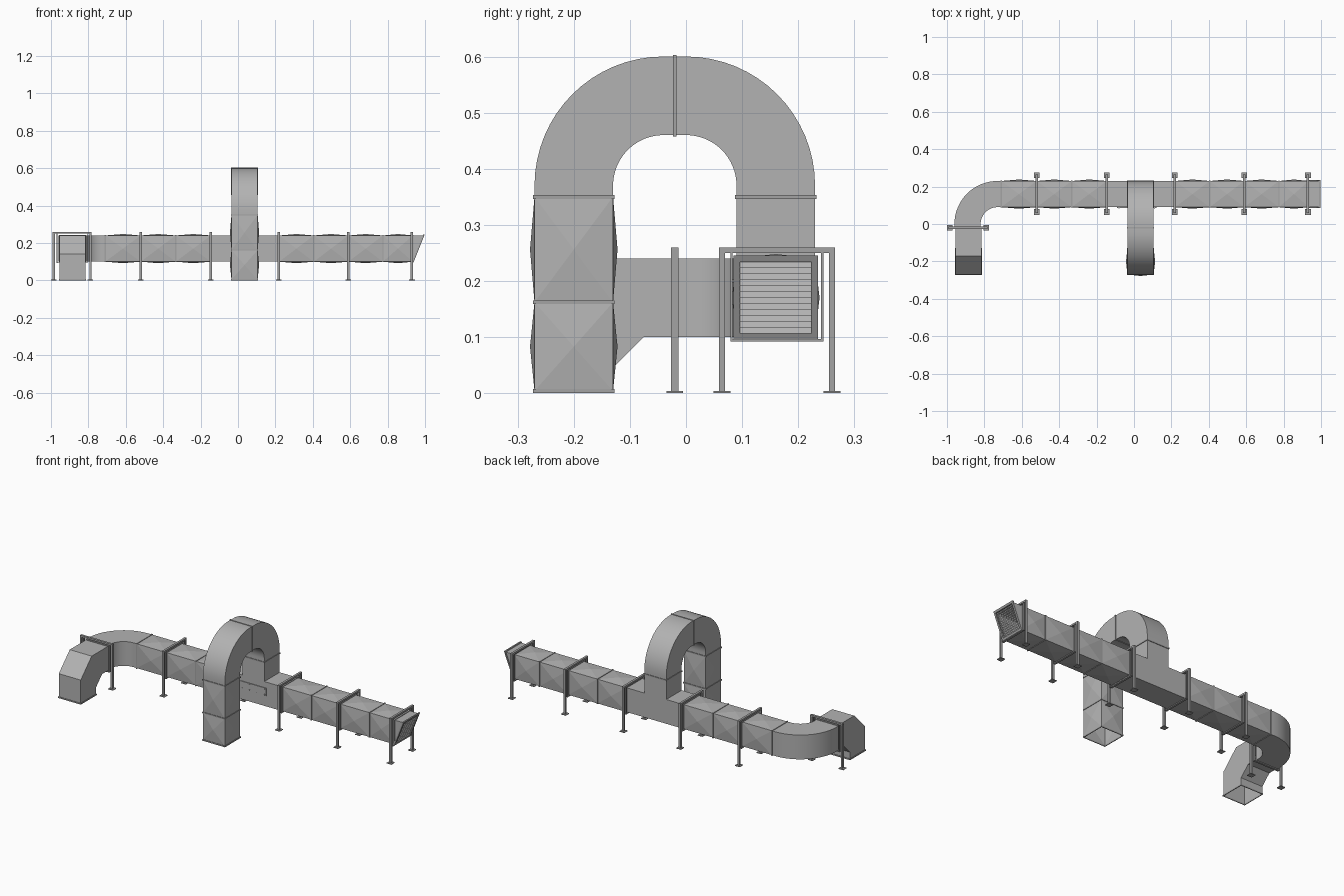
import bpy, bmesh, math
from mathutils import Vector

if "Cube" in bpy.data.objects:
    bpy.data.objects.remove(bpy.data.objects["Cube"], do_unlink=True)


def material(name, value):
    m = bpy.data.materials.new(name)
    m.use_nodes = True
    color = (value, value, value, 1)
    m.diffuse_color = color
    m.node_tree.nodes["Principled BSDF"].inputs["Base Color"].default_value = color
    return m


SHEET = material("galvanised sheet", 0.45)
STEEL = material("support steel", 0.37)

H = 0.07            # half width of the duct
DUCT_Y, DUCT_Z = 0.16, 0.17
LOOP_X, DROP_X = 0.035, -0.885
FRONT_Y = -0.2


def finish(bm, name, mat, smooth=False):
    bmesh.ops.recalc_face_normals(bm, faces=bm.faces)
    mesh = bpy.data.meshes.new(name)
    bm.to_mesh(mesh)
    bm.free()
    mesh.materials.append(mat)
    ob = bpy.data.objects.new(name, mesh)
    bpy.context.collection.objects.link(ob)
    if smooth:
        bpy.ops.object.select_all(action="DESELECT")
        ob.select_set(True)
        bpy.context.view_layer.objects.active = ob
        bpy.ops.object.shade_smooth_by_angle(angle=math.radians(30))
    return ob


def add_box(bm, center, size):
    new = bmesh.ops.create_cube(bm, size=1)["verts"]
    for v in new:
        v.co = Vector(a * s + c for a, s, c in zip(v.co, size, center))


def add_frame(bm, axis, center, inner, bar, thick):
    """Four bars round a square opening facing the given axis."""
    u, w = [i for i in range(3) if i != axis]
    for a, b, length in ((u, w, inner + bar), (w, u, inner)):
        for side in (-1, 1):
            c, s = list(center), [0, 0, 0]
            c[b] += side * (inner + bar / 2)
            s[axis], s[a], s[b] = thick, length * 2, bar
            add_box(bm, c, s)


def add_tube(bm, rings):
    """Skin between square rings, open at both ends."""
    rows = [[bm.verts.new(p) for p in ring] for ring in rings]
    return [bm.faces.new((r[i], r[(i + 1) % 4], q[(i + 1) % 4], q[i]))
            for r, q in zip(rows, rows[1:]) for i in range(4)]


def square_ring(axis, center):
    u, w = [i for i in range(3) if i != axis]
    ring = []
    for a, b in ((-1, -1), (1, -1), (1, 1), (-1, 1)):
        p = list(center)
        p[u] += a * H
        p[w] += b * H
        ring.append(p)
    return ring


def straight(name, axis, center, start, end):
    """Straight section with cross-broken, slightly raised panels."""
    bm = bmesh.new()
    ends = []
    for t in (start, end):
        c = list(center)
        c[axis] = t
        ends.append(c)
    faces = add_tube(bm, [square_ring(axis, c) for c in ends])
    middle = (Vector(ends[0]) + Vector(ends[1])) / 2
    for v in bmesh.ops.poke(bm, faces=faces)["verts"]:
        v.co += (v.co - middle).normalized() * 0.008
    finish(bm, name, SHEET)


def collar(name, axis, center):
    bm = bmesh.new()
    add_frame(bm, axis, center, H - 0.001, 0.004, 0.007)
    finish(bm, name, STEEL)


def elbow(name, pivot, start, end, side):
    """Quarter bend from direction start to end, with short straight tails."""
    pivot, start, end, side = map(Vector, (pivot, start, end, side))
    stations = [(start, -end * 0.02)]
    steps = 16
    for i in range(steps + 1):
        a = math.pi / 2 * i / steps
        stations.append((start * math.cos(a) + end * math.sin(a), Vector()))
    stations.append((end, -start * 0.02))
    rings = []
    for d, shift in stations:
        near, far = pivot + d * 0.09 + shift, pivot + d * 0.23 + shift
        rings.append([near - side * H, far - side * H, far + side * H, near + side * H])
    bm = bmesh.new()
    add_tube(bm, rings)
    finish(bm, name, SHEET, smooth=True)


def prism(name, profile, place, skip=()):
    """Profile extruded across the duct width; skipped edges stay open."""
    bm = bmesh.new()
    a, b = [[bm.verts.new(place(p, q, s * H)) for p, q in profile] for s in (-1, 1)]
    bm.faces.new(a)
    bm.faces.new(b)
    n = len(profile)
    for i in range(n):
        if i not in skip:
            j = (i + 1) % n
            bm.faces.new((a[i], a[j], b[j], b[i]))
    finish(bm, name, SHEET)


# Main run: straight sections and their collars
main = (0, DUCT_Y, DUCT_Z)
for side, joints in (("right", (-0.71, -0.52, -0.333, -0.145)),
                     ("left", (0.22, 0.405, 0.59, 0.775, 0.935))):
    for i, (a, b) in enumerate(zip(joints, joints[1:])):
        straight(f"{side}_duct_section_{i + 1}", 0, main, a, b)
    for i, x in enumerate(joints):
        collar(f"{side}_duct_collar_{i + 1}", 0, (x, DUCT_Y, DUCT_Z))

# Branch piece with a riser
bottom, top = DUCT_Z - H, DUCT_Z + H
x0, x1 = LOOP_X - H, LOOP_X + H
prism("branch_piece",
      [(-0.145, bottom), (0.22, bottom), (0.22, top), (x1, top),
       (x1, 0.35), (x0, 0.35), (x0, top), (-0.145, top)],
      lambda p, q, s: (p, DUCT_Y + s, q))

# Access hatch with bolts on the branch piece
bm = bmesh.new()
hatch_y = DUCT_Y - H
add_box(bm, (0.015, hatch_y - 0.002, 0.184), (0.21, 0.004, 0.044))
for i in range(5):
    for z in (0.168, 0.2):
        add_box(bm, (-0.08 + i * 0.0475, hatch_y - 0.005, z), (0.005, 0.004, 0.005))
finish(bm, "access_hatch", SHEET)

# Arched loop and its front leg
elbow("loop_elbow_front", (LOOP_X, -0.04, 0.37), (0, -1, 0), (0, 0, 1), (1, 0, 0))
elbow("loop_elbow_back", (LOOP_X, 0, 0.37), (0, 1, 0), (0, 0, 1), (1, 0, 0))
leg = (LOOP_X, FRONT_Y, 0)
straight("loop_leg_lower", 2, leg, 0.004, 0.162)
straight("loop_leg_upper", 2, leg, 0.162, 0.35)
for i, z in enumerate((0.0035, 0.162, 0.35)):
    collar(f"loop_leg_collar_{i + 1}", 2, (LOOP_X, FRONT_Y, z))
collar("riser_collar", 2, (LOOP_X, DUCT_Y, 0.35))
collar("loop_top_collar", 1, (LOOP_X, -0.02, 0.53))

# Horizontal bend and the mitred drop
elbow("side_elbow", (-0.73, 0, DUCT_Z), (0, 1, 0), (-1, 0, 0), (0, 0, 1))
collar("side_elbow_collar", 1, (DROP_X, -0.02, DUCT_Z))
prism("drop_elbow",
      [(-0.02, bottom), (-0.02, top), (-0.17, top), (-0.27, 0.14),
       (-0.27, 0.004), (-0.13, 0.004), (-0.13, 0.045), (-0.075, bottom)],
      lambda p, q, s: (DROP_X + s, p, q), skip=(0, 4))
collar("drop_collar", 2, (DROP_X, FRONT_Y, 0.0035))

# Slanted outlet hood with louvre
SLOPE, FACE_X = 0.4, 0.964


def lean(bm):
    for v in bm.verts:
        v.co.x += (v.co.z - DUCT_Z) * SLOPE


bm = bmesh.new()
inner, outer = [square_ring(0, (x, DUCT_Y, DUCT_Z)) for x in (0.935, FACE_X)]
for p in outer:
    p[0] += (p[2] - DUCT_Z) * SLOPE
add_tube(bm, [inner, outer])
finish(bm, "outlet_hood", SHEET)

bm = bmesh.new()
add_frame(bm, 0, (FACE_X, DUCT_Y, DUCT_Z), H - 0.006, 0.011, 0.008)
lean(bm)
finish(bm, "louvre_frame", STEEL)

bm = bmesh.new()
slats = 12
pitch = 2 * (H - 0.006) / slats
for i in range(slats):
    z = DUCT_Z - H + 0.006 + i * pitch
    bm.faces.new([bm.verts.new((x, DUCT_Y + y, h)) for x, y, h in (
        (FACE_X + 0.003, -0.064, z), (FACE_X + 0.003, 0.064, z),
        (FACE_X - 0.006, 0.064, z + pitch * 1.1), (FACE_X - 0.006, -0.064, z + pitch * 1.1))])
lean(bm)
finish(bm, "louvre_slats", SHEET)


# Support stands: posts, feet, top beam and duct hanger
def support(name, x, y, across):
    along = 1 - across

    def part(bm, offset, z, wide, deep, tall):
        c, s = [x, y, z], [0, 0, tall]
        c[across] += offset
        s[across], s[along] = wide, deep
        add_box(bm, c, s)

    bm = bmesh.new()
    for side in (-1, 1):
        part(bm, side * 0.098, 0.13, 0.011, 0.013, 0.26)
        part(bm, side * 0.098, 0.002, 0.03, 0.03, 0.004)
        part(bm, side * 0.081, 0.172, 0.004, 0.012, 0.16)
    part(bm, 0, 0.255, 0.206, 0.013, 0.01)
    part(bm, 0, 0.0945, 0.166, 0.012, 0.004)
    finish(bm, name, STEEL)


for i, x in enumerate((-0.52, -0.145, 0.217, 0.59, 0.93)):
    support(f"main_support_{i + 1}", x, DUCT_Y + 0.002, 1)
support("side_support", DROP_X - 0.002, -0.02, 0)
